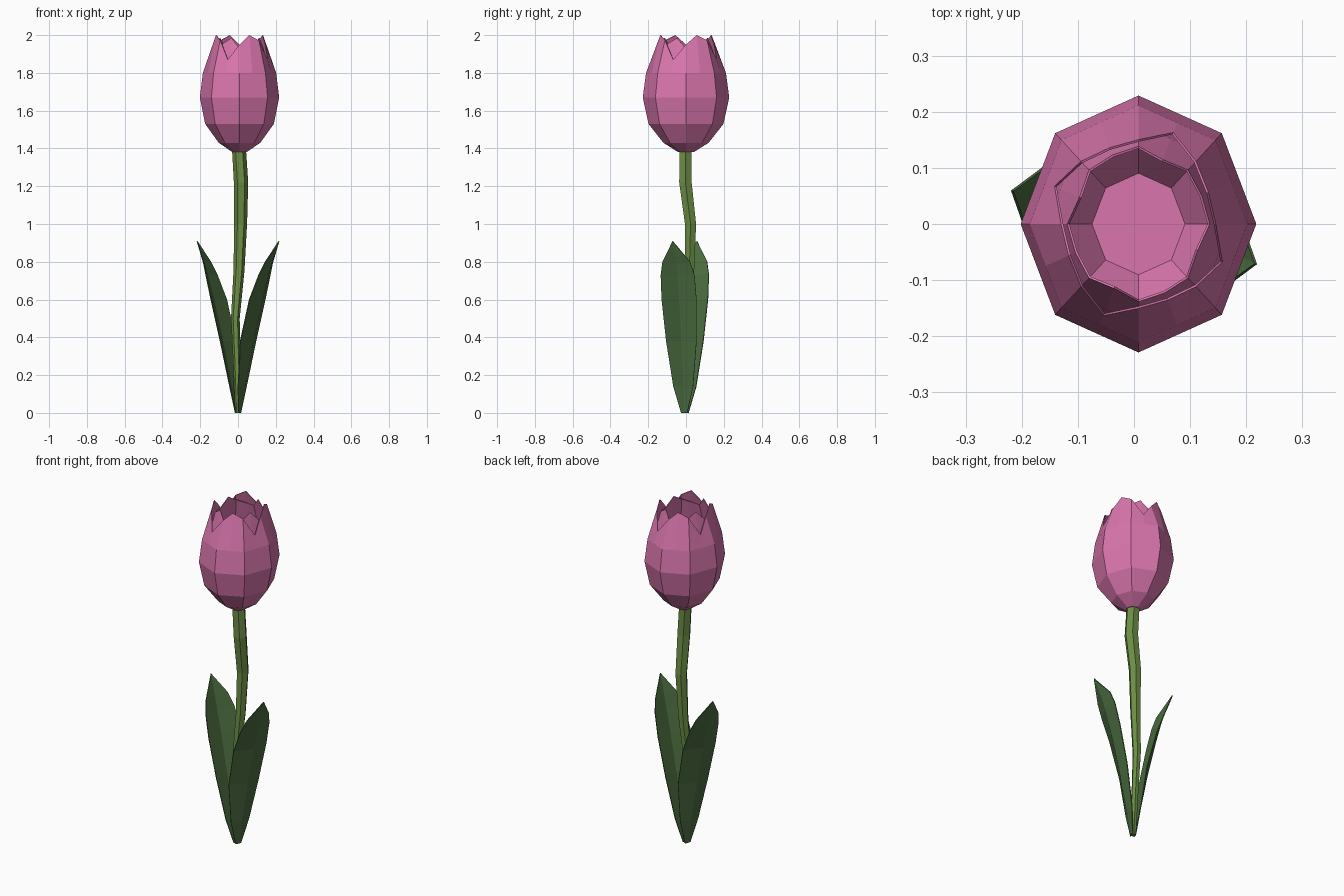
import bpy, bmesh, math

if "Cube" in bpy.data.objects:
    bpy.data.objects.remove(bpy.data.objects["Cube"])


def material(name, rgb):
    m = bpy.data.materials.new(name)
    m.diffuse_color = (*rgb, 1)
    m.use_nodes = True
    m.node_tree.nodes["Principled BSDF"].inputs["Base Color"].default_value = m.diffuse_color
    return m


PINK = material("petal_pink", (0.70, 0.18, 0.42))
LEAF = material("leaf_green", (0.07, 0.15, 0.05))
STEM = material("stem_green", (0.15, 0.27, 0.06))


def skin(name, rows, mat, closed=True, cap_start=False, cap_end=False, thickness=0):
    """Join rows of points into a flat-shaded surface."""
    bm = bmesh.new()
    vs = [[bm.verts.new(p) for p in row] for row in rows]
    n = len(rows[0])
    for a, b in zip(vs, vs[1:]):
        for i in range(n if closed else n - 1):
            j = (i + 1) % n
            bm.faces.new((a[i], a[j], b[j], b[i]))
    if cap_start:
        bm.faces.new(vs[0][::-1])
    if cap_end:
        bm.faces.new(vs[-1])
    bmesh.ops.remove_doubles(bm, verts=bm.verts, dist=1e-5)
    me = bpy.data.meshes.new(name)
    bm.to_mesh(me)
    bm.free()
    me.materials.append(mat)
    ob = bpy.data.objects.new(name, me)
    bpy.context.collection.objects.link(ob)
    if thickness:
        s = ob.modifiers.new("thickness", "SOLIDIFY")
        s.thickness = thickness
        s.offset = -1 if closed else 0
    return ob


# Petal shells: octagonal rings with a four-fold ragged crown
def ring_point(k, r, z):
    a = math.radians(-90 + 22.5 * k)
    return (0.008 + r * math.cos(a), 1.09 * r * math.sin(a), z)


def petal_shell(name, profile, crown):
    flat = math.cos(math.pi / 8)
    rows = [[ring_point(k, r * (flat if k % 2 else 1), z) for k in range(16)]
            for r, z in profile]
    rows.append([ring_point(k, *crown[k % 4]) for k in range(16)])
    return skin(name, rows, PINK, cap_start=True, thickness=0.004)


petal_shell("outer_petals",
            [(0.037, 1.38), (0.11, 1.43), (0.182, 1.53), (0.21, 1.67), (0.194, 1.80)],
            [(0.138, 1.95), (0.135, 2.0), (0.145, 1.972), (0.162, 1.87)])
petal_shell("inner_petals",
            [(0.085, 1.44), (0.145, 1.53), (0.178, 1.67), (0.163, 1.80)],
            [(0.127, 1.93), (0.122, 1.94), (0.125, 1.955), (0.114, 1.985)])

# Stem: gently wandering hexagonal tube (x, y, z, radius)
path = [(0, -0.005, 0, 0.015), (-0.006, 0, 0.25, 0.019), (-0.014, 0.006, 0.5, 0.023),
        (0.005, 0.018, 0.75, 0.029), (0.014, 0.024, 1.0, 0.034),
        (0.016, -0.003, 1.22, 0.038), (0.005, -0.002, 1.40, 0.037)]
skin("stem", [[(x + r * math.cos(i * math.pi / 3), y + r * math.sin(i * math.pi / 3), z)
               for i in range(6)] for x, y, z, r in path],
     STEM, cap_start=True, cap_end=True)

# Leaves: slightly folded blades turned a little clockwise
# (height, x of near edge / rib / far edge, rib y, half width)
blade = [(0, 0.002, 0.01, 0.014, -0.003, 0.016), (0.14, 0.0, 0.034, 0.044, -0.008, 0.052),
         (0.38, 0.012, 0.080, 0.094, -0.018, 0.08), (0.60, 0.060, 0.128, 0.143, -0.030, 0.092),
         (0.73, 0.110, 0.160, 0.170, -0.038, 0.089), (0.80, 0.145, 0.180, 0.184, -0.045, 0.073),
         (0.91, 0.217, 0.217, 0.217, -0.065, 0.0)]
for name, s in (("right_leaf", 1), ("left_leaf", -1)):
    skin(name, [[(s * near, s * (y - w) - 0.006, z), (s * rib, s * y - 0.006, z),
                 (s * far, s * (y + w) - 0.006, z)] for z, near, rib, far, y, w in blade],
         LEAF, closed=False, thickness=0.005)
